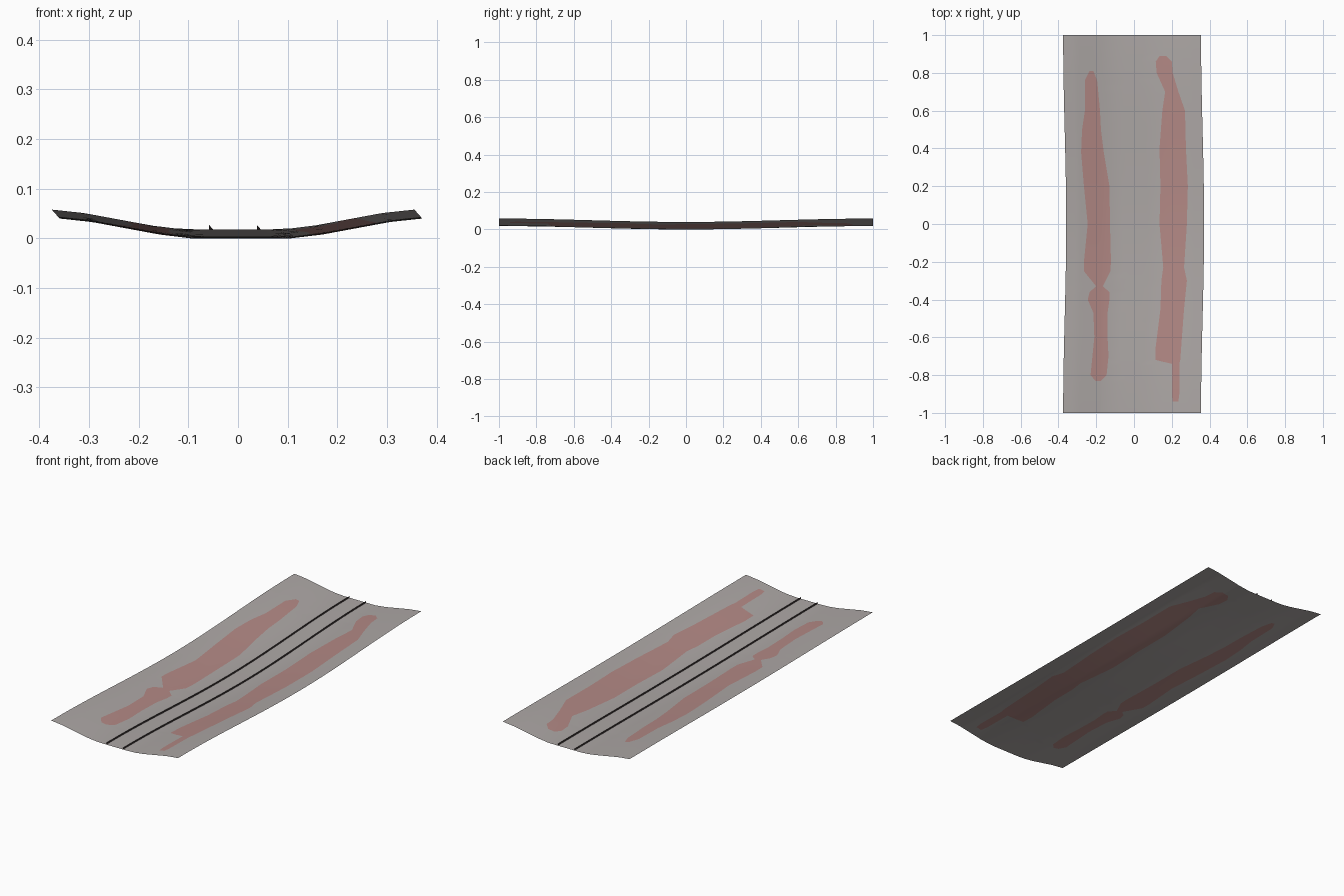
import bpy, bmesh, math

cube = bpy.data.objects.get("Cube")
if cube:
    bpy.data.objects.remove(cube, do_unlink=True)


def make_material(name, rgb):
    mat = bpy.data.materials.new(name)
    mat.use_nodes = True
    color = (*rgb, 1.0)
    mat.diffuse_color = color
    mat.node_tree.nodes["Principled BSDF"].inputs["Base Color"].default_value = color
    return mat


ground_grey = make_material("warm_grey", (0.42, 0.39, 0.38))
patch_red = make_material("dusty_red", (0.45, 0.25, 0.235))
rail_dark = make_material("dark_brown", (0.055, 0.04, 0.04))

# Half cross-section of the shallow trough: distance from centre line, height
TROUGH = [(0, .018), (.1, .018), (.165, .026), (.3, .051), (.365, .058)]
CENTRE = -0.01
HALF_WIDTH = 0.365

# Patch outlines as stations: y, left x, right x
LEFT_PATCH = [
    (-.83, -.205, -.175), (-.8, -.23, -.145), (-.7, -.22, -.135), (-.6, -.21, -.14),
    (-.47, -.215, -.14), (-.4, -.245, -.13), (-.36, -.235, -.13), (-.33, -.2, -.165),
    (-.25, -.265, -.125), (-.2, -.265, -.122), (0, -.245, -.127), (.2, -.265, -.13),
    (.38, -.28, -.16), (.5, -.275, -.175), (.6, -.26, -.18), (.76, -.26, -.195),
    (.81, -.235, -.215)]
RIGHT_PATCH = [
    (-.94, .205, .235), (-.9, .2, .24), (-.74, .2, .24), (-.72, .115, .245),
    (-.65, .115, .25), (-.45, .14, .265), (-.3, .145, .28), (-.23, .155, .265),
    (0, .135, .28), (.2, .14, .285), (.4, .135, .275), (.6, .15, .27),
    (.7, .165, .235), (.8, .12, .205), (.86, .115, .2), (.89, .135, .17)]


def interpolate(stations, t):
    """Linear lookup in a list of (t, values...), held constant past the ends."""
    if t <= stations[0][0]:
        return stations[0][1:]
    for a, b in zip(stations, stations[1:]):
        if t <= b[0]:
            f = (t - a[0]) / (b[0] - a[0])
            return tuple(p + (q - p) * f for p, q in zip(a[1:], b[1:]))
    return stations[-1][1:]


def bend(y):
    """Strength of the sideways and downward bow along the length."""
    return (1 + math.cos(math.pi * y)) / 2


def shift(y):
    return CENTRE + 0.016 * bend(y)


def height(x, y):
    return interpolate(TROUGH, abs(x - shift(y)))[0] - 0.018 * bend(y)


def sweep(name, rows, materials, pick):
    """Skin rows of points into a sheet; pick gives each face its material."""
    bm = bmesh.new()
    grid = [[bm.verts.new(p) for p in row] for row in rows]
    for r, (a, b) in enumerate(zip(grid, grid[1:])):
        for c in range(len(a) - 1):
            face = bm.faces.new((a[c], a[c + 1], b[c + 1], b[c]))
            face.material_index = pick(r, c)
            face.smooth = True
    mesh = bpy.data.meshes.new(name)
    bm.to_mesh(mesh)
    bm.free()
    for mat in materials:
        mesh.materials.append(mat)
    obj = bpy.data.objects.new(name, mesh)
    bpy.context.collection.objects.link(obj)
    return obj


ROWS = 200
lengths = [2 * i / ROWS - 1 for i in range(ROWS + 1)]
STEPS = 8

# Ground sheet: columns follow the patch borders, so patches are whole strips
ground_rows = []
for y in lengths:
    borders = [shift(y) - HALF_WIDTH, *interpolate(LEFT_PATCH, y),
               *interpolate(RIGHT_PATCH, y), shift(y) + HALF_WIDTH]
    xs = [a + (b - a) * i / STEPS
          for a, b in zip(borders, borders[1:]) for i in range(STEPS)]
    xs.append(borders[-1])
    ground_rows.append([(x, y, height(x, y)) for x in xs])


def ground_color(row, column):
    y = (lengths[row] + lengths[row + 1]) / 2
    patch = {1: LEFT_PATCH, 3: RIGHT_PATCH}.get(column // STEPS)
    return int(patch is not None and patch[0][0] < y < patch[-1][0])


sweep("ground_sheet", ground_rows, [ground_grey, patch_red], ground_color)

# Two thin upright rails running along the trough floor
for name, offset in (("right_rail", -0.048), ("left_rail", 0.048)):
    rail_rows = []
    for y in lengths:
        x = shift(y) + offset
        z = height(x, y)
        rail_rows.append([(x, y, z), (x, y, z + 0.009)])
    sweep(name, rail_rows, [rail_dark], lambda r, c: 0)
